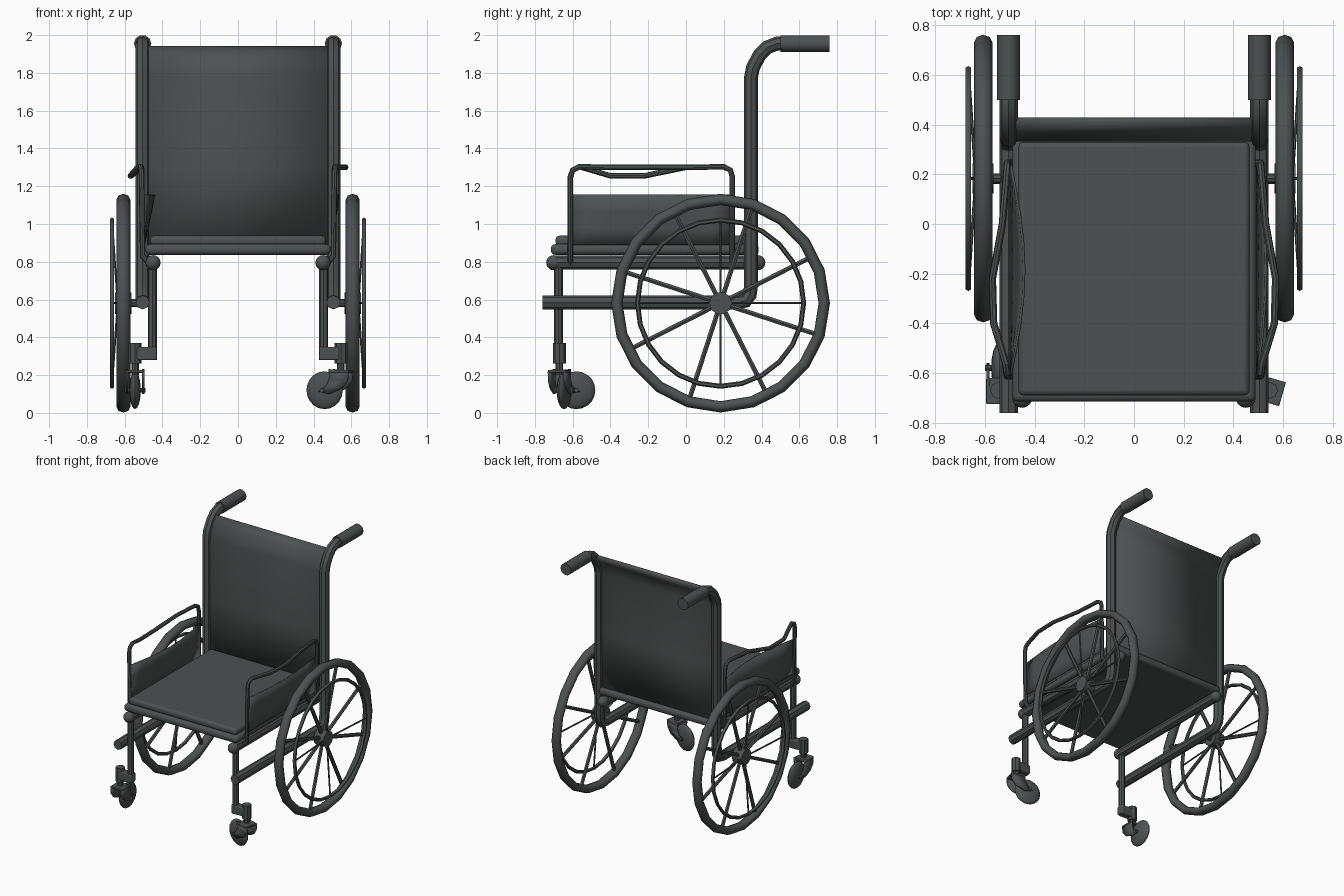
import bpy, bmesh, math
from mathutils import Vector, Matrix

if "Cube" in bpy.data.objects:
    bpy.data.objects.remove(bpy.data.objects["Cube"])

mat = bpy.data.materials.new("dark grey")
mat.diffuse_color = (0.075, 0.083, 0.083, 1)
mat.use_nodes = True
mat.node_tree.nodes["Principled BSDF"].inputs["Base Color"].default_value = mat.diffuse_color


def finish(ob, name, angle=40):
    ob.name = name
    ob.data.materials.clear()
    ob.data.materials.append(mat)
    bpy.ops.object.select_all(action='DESELECT')
    ob.select_set(True)
    bpy.context.view_layer.objects.active = ob
    bpy.ops.object.shade_smooth_by_angle(angle=math.radians(angle))
    return ob


def tube(name, pts, r, res=2):
    cu = bpy.data.curves.new(name, 'CURVE')
    cu.dimensions = '3D'
    cu.bevel_depth = r
    cu.bevel_resolution = res
    cu.use_fill_caps = True
    sp = cu.splines.new('POLY')
    sp.points.add(len(pts) - 1)
    for p, q in zip(sp.points, pts):
        p.co = (*q, 1)
    ob = bpy.data.objects.new(name, cu)
    bpy.context.collection.objects.link(ob)
    bpy.ops.object.select_all(action='DESELECT')
    ob.select_set(True)
    bpy.context.view_layer.objects.active = ob
    bpy.ops.object.convert(target='MESH')
    return finish(bpy.context.object, name)


def ring(name, loc, major, minor, n, widen=1.0, m=8):
    bpy.ops.mesh.primitive_torus_add(major_radius=major, minor_radius=minor,
                                     major_segments=n, minor_segments=m)
    ob = bpy.context.object
    ob.data.transform(Matrix.Translation(loc) @ Matrix.Rotation(math.pi / 2, 4, 'Y')
                      @ Matrix.Diagonal((1, 1, widen, 1)))
    return finish(ob, name, 60)


def ball(name, loc, r, scale=(1, 1, 1), turn=0):
    bpy.ops.mesh.primitive_uv_sphere_add(segments=16, ring_count=10, radius=r)
    ob = bpy.context.object
    ob.data.transform(Matrix.Translation(loc) @ Matrix.Rotation(turn, 4, 'Z')
                      @ Matrix.Diagonal((*scale, 1)))
    return finish(ob, name)


def sheet(name, rows, thick):
    """Grid of points turned into a thin cloth panel."""
    bm = bmesh.new()
    vs = [[bm.verts.new(p) for p in row] for row in rows]
    for a, b in zip(vs, vs[1:]):
        for i in range(len(a) - 1):
            bm.faces.new((a[i], a[i + 1], b[i + 1], b[i]))
    bmesh.ops.recalc_face_normals(bm, faces=bm.faces)
    me = bpy.data.meshes.new(name)
    bm.to_mesh(me)
    bm.free()
    ob = bpy.data.objects.new(name, me)
    bpy.context.collection.objects.link(ob)
    mod = ob.modifiers.new("thickness", 'SOLIDIFY')
    mod.thickness = thick
    mod.offset = 0
    return finish(ob, name)


def box(name, lo, hi, bevel):
    lo, hi = Vector(lo), Vector(hi)
    bpy.ops.mesh.primitive_cube_add(size=1)
    ob = bpy.context.object
    ob.data.transform(Matrix.Translation((lo + hi) / 2) @ Matrix.Diagonal((*(hi - lo), 1)))
    mod = ob.modifiers.new("bevel", 'BEVEL')
    mod.width = bevel
    mod.segments = 3
    return finish(ob, name)


# Seat base and thin cushion
box("seat_base", (-0.49, -0.715, 0.837), (0.49, 0.385, 0.893), 0.022)
box("seat_cushion", (-0.465, -0.69, 0.885), (0.465, 0.33, 0.938), 0.02)

# Backrest cloth follows the bend of the back posts
back = [(0.345, 0.86), (0.345, 1.3), (0.345, 1.78), (0.355, 1.83), (0.38, 1.885), (0.42, 1.935)]
sheet("backrest", [[(x, y, z) for x in (-0.49, 0, 0.49)] for y, z in back], 0.025)

for s in (-1, 1):
    side = "right" if s > 0 else "left"

    # Lower rail, back post and push handle
    path = [(-0.76, 0.585), (0.27, 0.585), (0.315, 0.592), (0.338, 0.625), (0.345, 0.68),
            (0.345, 1.78), (0.355, 1.83), (0.39, 1.895), (0.43, 1.935), (0.48, 1.955), (0.54, 1.955)]
    tube(side + "_frame", [(s * 0.505, y, z) for y, z in path], 0.037)
    tube(side + "_handle", [(s * 0.505, 0.5, 1.955), (s * 0.505, 0.76, 1.955)], 0.046, 3)

    # Seat rail with rounded ends
    tube(side + "_seat_rail", [(s * 0.45, -0.7, 0.795), (s * 0.45, 0.38, 0.795)], 0.037)
    for y in (-0.7, 0.38):
        ball(side + "_rail_end", (s * 0.45, y, 0.795), 0.04)

    # Front leg and caster mount
    tube(side + "_front_leg", [(s * 0.453, -0.675, 0.28), (s * 0.453, -0.675, 0.8)], 0.024)
    box(side + "_caster_bracket", (s * 0.43 if s > 0 else -0.54, -0.7, 0.28),
        (0.54 if s > 0 else -0.43, -0.645, 0.35), 0.008)
    tube(side + "_caster_barrel", [(s * 0.545, -0.67, 0.262), (s * 0.545, -0.67, 0.37)], 0.034)

    # Caster: left one trails straight, right one is swivelled
    turn = math.radians(74) if s > 0 else 0
    place = Matrix.Translation((s * 0.545, -0.67, 0)) @ Matrix.Rotation(turn, 4, 'Z')
    hub = place @ Vector((0, 0.09, 0.12))
    ball(side + "_caster_wheel", hub, 0.1, (0.3, 1, 1), turn)
    tube(side + "_caster_axle", [place @ Vector((x, 0.09, 0.12)) for x in (-0.055, 0.055)], 0.012)
    tube(side + "_caster_stem", [place @ Vector((0, 0, z)) for z in (0.2, 0.28)], 0.02)
    f = box(side + "_fork_crown", (-0.05, -0.055, 0.212), (0.05, 0.05, 0.228), 0.005)
    f.data.transform(place)
    for k in (-0.043, 0.043):
        prof = [(-0.055, 0.055, 0.22), (-0.05, 0.05, 0.17), (-0.02, 0.07, 0.13), (0.05, 0.11, 0.1)]
        sheet(side + "_fork_blade", [[place @ Vector((k, a, z)), place @ Vector((k, b, z + 0.012))]
                                     for a, b, z in prof], 0.012)

    # Big wheel: tyre, push rim, hub, spokes
    cx, cy, cz = s * 0.607, 0.183, 0.581
    ring(side + "_tyre", (cx, cy, cz), 0.549, 0.03, 20, 1.22)
    ring(side + "_push_rim", (s * 0.667, cy, cz), 0.44, 0.013, 24, 1, 6)
    tube(side + "_axle", [(s * 0.49, cy, cz), (s * 0.58, cy, cz)], 0.021)
    tube(side + "_hub", [(s * 0.565, cy, cz), (s * 0.65, cy, cz)], 0.06, 3)
    for i in range(8):
        a = math.radians(27 + 45 * i)
        c, d = math.cos(a), math.sin(a)
        tube(side + "_spoke", [(cx, cy + 0.04 * c, cz + 0.04 * d),
                               (cx, cy + 0.54 * c, cz + 0.54 * d)], 0.014, 1)
    for i in range(4):
        a = i * math.pi / 2
        c, d = math.cos(a), math.sin(a)
        tube(side + "_rim_spoke", [(s * 0.64, cy + 0.04 * c, cz + 0.04 * d),
                                   (s * 0.667, cy + 0.44 * c, cz + 0.44 * d)], 0.006, 1)

    # Armrest tube, bowed outward (the left one also sags)
    sag = 0 if s > 0 else 0.045
    arm = [(0.47, -0.612, 0.79), (0.505, -0.612, 0.83), (0.51, -0.612, 1.25), (0.512, -0.6, 1.285),
           (0.515, -0.565, 1.303), (0.565, -0.4, 1.3 - sag), (0.57, -0.22, 1.3 - sag),
           (0.53, 0, 1.3), (0.513, 0.2, 1.303), (0.51, 0.235, 1.285), (0.51, 0.245, 1.25),
           (0.505, 0.245, 0.83), (0.47, 0.245, 0.79)]
    tube(side + "_armrest", [(s * x, y, z) for x, y, z in arm], 0.015)

    # Side guard cloth: top edge billows (inward on left, outward on right)
    rows = []
    for j in range(4):
        t = j / 3
        row = []
        for i in range(9):
            u = i / 8
            bulge = (0.055 if s < 0 else 0.035) * math.sin(math.pi * u) * t
            row.append((s * 0.497 + bulge, -0.61 + 0.85 * u, 0.89 + 0.265 * t))
        rows.append(row)
    sheet(side + "_side_guard", rows, 0.01)
